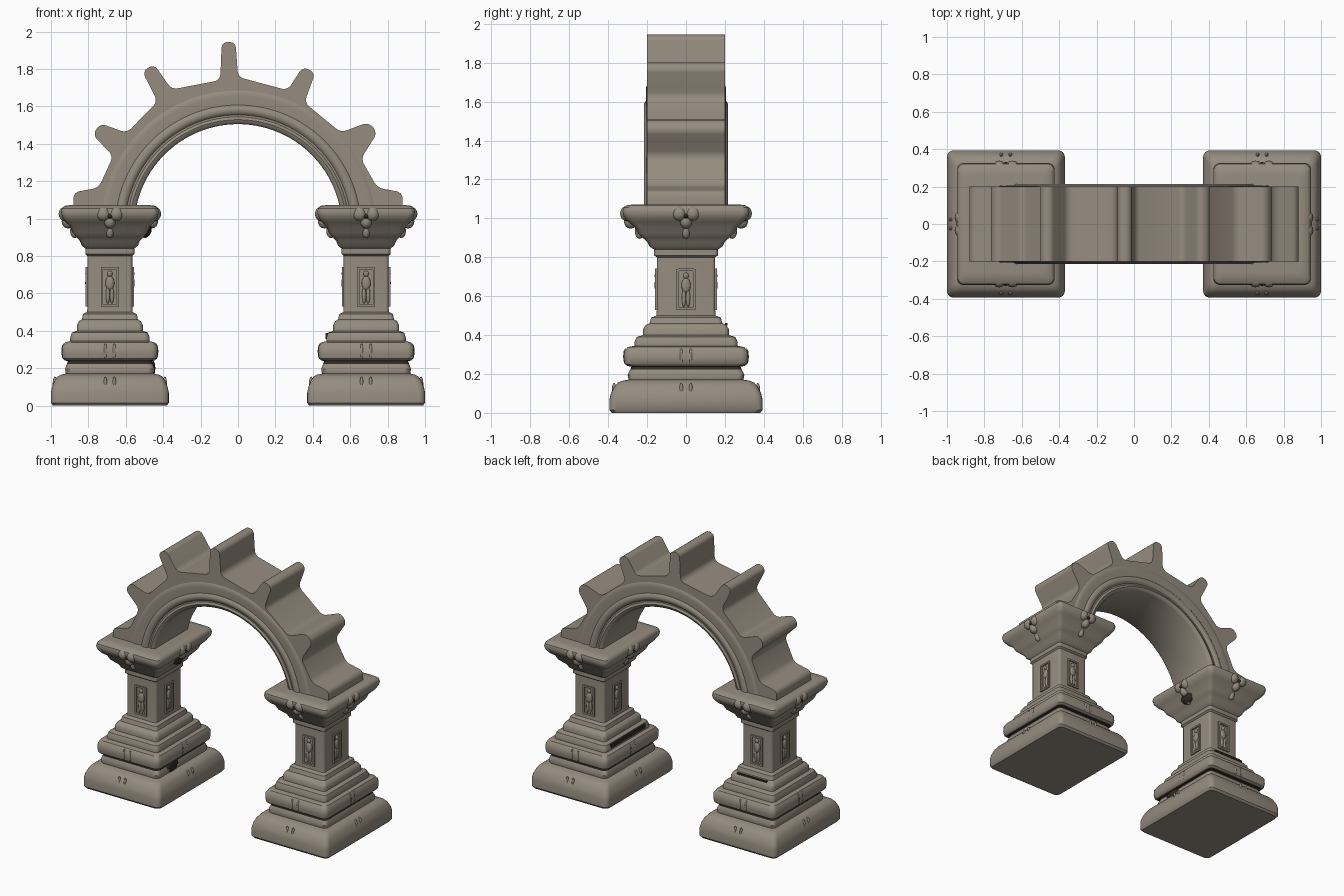
import bpy, bmesh, math
from mathutils import Matrix, Vector

cube = bpy.data.objects.get("Cube")
if cube:
    bpy.data.objects.remove(cube, do_unlink=True)


def make_material(name, colour):
    mat = bpy.data.materials.new(name)
    mat.use_nodes = True
    mat.diffuse_color = colour
    bsdf = mat.node_tree.nodes["Principled BSDF"]
    bsdf.inputs["Base Color"].default_value = colour
    bsdf.inputs["Roughness"].default_value = 0.9
    return mat


stone = make_material("weathered stone", (0.305, 0.263, 0.213, 1))
grime = make_material("dark crevice brown", (0.03, 0.023, 0.016, 1))

PILLAR_X = 0.685
DEPTH = 1.25          # pillar depth relative to its width
ARCH_Z = 0.95         # height of the arch centre
INNER_R = 0.555


def finish(name, bm, angle=35, materials=(stone,)):
    bmesh.ops.recalc_face_normals(bm, faces=bm.faces)
    mesh = bpy.data.meshes.new(name)
    bm.to_mesh(mesh)
    bm.free()
    for mat in materials:
        mesh.materials.append(mat)
    obj = bpy.data.objects.new(name, mesh)
    bpy.context.collection.objects.link(obj)
    bpy.ops.object.select_all(action="DESELECT")
    obj.select_set(True)
    bpy.context.view_layer.objects.active = obj
    bpy.ops.object.shade_smooth_by_angle(angle=math.radians(angle))


def loft(bm, rings):
    """Skin a row of closed point rings and cap both ends."""
    loops = [[bm.verts.new(p) for p in ring] for ring in rings]
    for a, b in zip(loops, loops[1:]):
        for i in range(len(a)):
            j = (i + 1) % len(a)
            bm.faces.new((a[i], a[j], b[j], b[i]))
    bm.faces.new(loops[0][::-1])
    bm.faces.new(loops[-1])


def rounded_rectangle(cx, half, z, steps=4):
    hx, hy = half, half * DEPTH
    r = min(0.035, half * 0.14)
    ring = []
    for quarter, (sx, sy) in enumerate([(1, 1), (-1, 1), (-1, -1), (1, -1)]):
        for s in range(steps + 1):
            a = math.pi / 2 * (quarter + s / steps)
            ring.append((cx + sx * (hx - r) + r * math.cos(a),
                         sy * (hy - r) + r * math.sin(a), z))
    return ring


# Pillar silhouette from plinth to capital: half width, height
profile = [
    (.305, 0), (.315, .015), (.315, .07), (.309, .1), (.295, .135), (.28, .156),
    (.262, .165), (.236, .171), (.24, .195), (.23, .222), (.224, .238), (.241, .241),
    (.252, .252), (.256, .28), (.254, .315), (.24, .338), (.212, .345), (.213, .362),
    (.203, .39), (.177, .4), (.177, .43), (.165, .452), (.15, .46), (.143, .49),
    (.122, .5), (.12, .53), (.12, .8), (.131, .81), (.131, .84), (.15, .855),
    (.16, .88), (.178, .9), (.2, .925), (.213, .958), (.238, .982), (.256, 1.01),
    (.261, 1.035), (.257, 1.055), (.243, 1.068), (.21, 1.072)]


def place(cx, turn, half, u, z, out=0):
    """Matrix on a pillar side, facing outward: 0 front, 1 +x, 2 back, 3 -x."""
    d = half * (DEPTH if turn % 2 == 0 else 1) + out
    return (Matrix.Translation((cx, 0, 0)) @ Matrix.Rotation(turn * math.pi / 2, 4, "Z")
            @ Matrix.Translation((u, -d, z)))


def blob(bm, where, size):
    bmesh.ops.create_uvsphere(bm, u_segments=12, v_segments=8, radius=1,
                              matrix=where @ Matrix.Diagonal((*size, 1)))


def bar(bm, where, size):
    bmesh.ops.create_cube(bm, size=1, matrix=where @ Matrix.Diagonal((*size, 1)))


for side, cx in (("left", PILLAR_X), ("right", -PILLAR_X)):
    bm = bmesh.new()
    loft(bm, [rounded_rectangle(cx, h, z) for h, z in profile])
    # Grime in the undercut below the main base roll
    for f in bm.faces:
        f.material_index = int(.222 < f.calc_center_median().z < .241)
    finish(side + "_pillar", bm, 38, (stone, grime))

    frames, figures, knobs, straps, hollows = (bmesh.new() for _ in range(5))
    for turn in range(4):
        # Framed panel on the shaft
        for s in (-1, 1):
            bar(frames, place(cx, turn, .12, s * .042, .635), (.012, .02, .21))
            bar(frames, place(cx, turn, .12, 0, .635 + s * .1), (.084, .02, .012))
        # Small standing figure in the panel
        blob(figures, place(cx, turn, .12, 0, .705), (.014, .012, .016))
        blob(figures, place(cx, turn, .12, 0, .655), (.024, .012, .038))
        for s in (-1, 1):
            blob(figures, place(cx, turn, .12, s * .011, .59), (.011, .01, .045))
        # Carved cluster on the capital
        for s in (-1, 1):
            blob(knobs, place(cx, turn, .26, s * .035, 1.025, -.02), (.038, .034, .038))
        blob(knobs, place(cx, turn, .245, 0, .985, -.022), (.032, .035, .038))
        blob(knobs, place(cx, turn, .2, 0, .935, -.012), (.022, .025, .04))
        # Dark hollow between the carvings
        blob(hollows, place(cx, turn, .26, 0, 1.012, -.006), (.014, .012, .012))
        # Paired straps on the base rolls
        for s in (-1, 1):
            blob(straps, place(cx, turn, .256, s * .024, .29, -.009), (.01, .012, .042))
            blob(straps, place(cx, turn, .303, s * .024, .115, -.009), (.01, .012, .04))
    finish(side + "_panel_frames", frames)
    finish(side + "_panel_figures", figures, 80)
    finish(side + "_capital_carvings", knobs, 80)
    finish(side + "_base_straps", straps, 80)
    finish(side + "_carving_hollows", hollows, 80, (grime,))

# Dark patches on the pillar sides that face the opening
patches = bmesh.new()
blob(patches, place(-PILLAR_X, 1, .214, 0, .95, -.02), (.065, .03, .05))
blob(patches, place(-PILLAR_X, 1, .235, -.12, .2, -.004), (.075, .012, .04))
bar(patches, place(PILLAR_X, 3, .205, 0, .372), (.4, .022, .03))
bar(patches, place(-PILLAR_X, 2, .165, 0, .456), (.24, .012, .012))
finish("dark_patches", patches, 50, (grime,))

# Fins on the arch: first root, tip, second root
fins = [((-.667, 1.335), (-.757, 1.478), (-.595, 1.458)),
        ((-.43, 1.625), (-.48, 1.806), (-.355, 1.69)),
        ((-.095, 1.74), (-.05, 1.944), (0, 1.757)),
        ((.265, 1.686), (.38, 1.796), (.355, 1.62)),
        ((.55, 1.46), (.722, 1.487), (.657, 1.32))]
outline = [(-.88, 1.06), (-.88, 1.14), (-.745, 1.165)]
for root_a, tip, root_b in fins:
    a, t, b = Vector(root_a), Vector(tip), Vector(root_b)
    along = (t - (a + b) / 2).normalized()
    across = Vector((along.y, -along.x)) * .037
    outline += [a, t - across, t + across, b]
outline += [(.745, 1.165), (.88, 1.14), (.88, 1.06)]
# Inner curve closes the outline
under_r = INNER_R + .01
start = math.asin((1.06 - ARCH_Z) / under_r)
STEPS = 48
for i in range(STEPS + 1):
    a = start + (math.pi - 2 * start) * i / STEPS
    outline.append((under_r * math.cos(a), ARCH_Z + under_r * math.sin(a)))

bm = bmesh.new()
loft(bm, [[(p[0], y, p[1]) for p in outline] for y in (-.2, .2)])
soft = []
for e in bm.edges:
    p, q = (v.co for v in e.verts)
    if abs(p.y - q.y) > .3 and p.z > 1.1 and math.hypot(p.x, p.z - ARCH_Z) > .65:
        soft.append(e)
bmesh.ops.bevel(bm, geom=soft, offset=.031, segments=4, profile=.5, affect="EDGES")
bmesh.ops.triangulate(bm, faces=[f for f in bm.faces if len(f.verts) > 4])
finish("finned_arch", bm)

# Double rolled moulding lining the arch: distance beyond inner radius, half depth
roll = [(0, .188), (.008, .2), (.024, .207), (.038, .201), (.044, .19),
        (.052, .205), (.068, .215), (.086, .215), (.098, .207), (.102, .203),
        (.15, .206), (.175, .204), (.185, .196)]
section = roll + [(r, -y) for r, y in reversed(roll)]
bm = bmesh.new()
rings = []
for i in range(STEPS + 1):
    a = math.radians(9 + 162 * i / STEPS)
    rings.append([((INNER_R + r) * math.cos(a), y, ARCH_Z + (INNER_R + r) * math.sin(a))
                  for r, y in section])
loft(bm, rings)
finish("arch_moulding", bm, 40)
